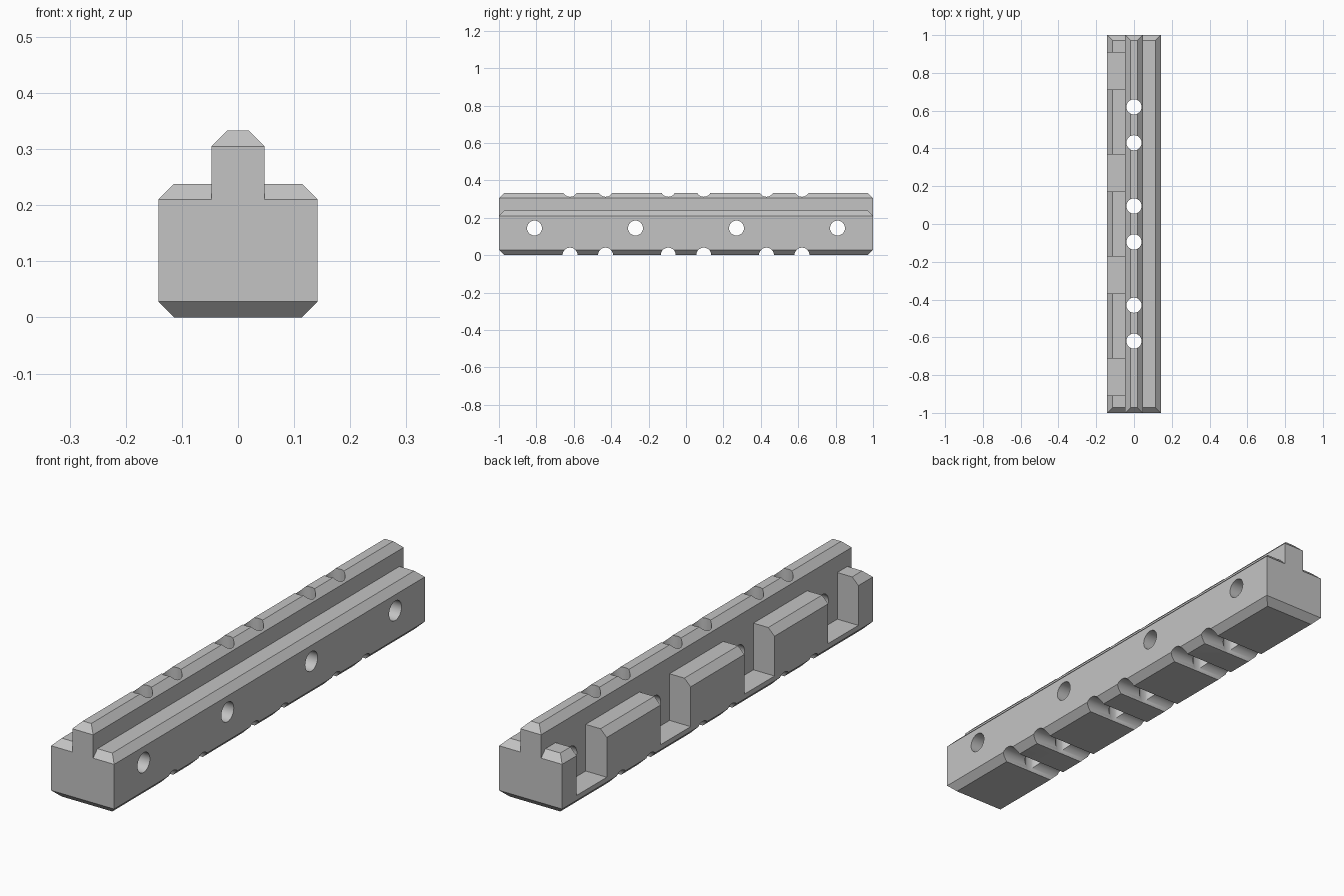
import bpy
import bmesh
from math import radians
from mathutils import Matrix, Vector

default_cube = bpy.data.objects.get("Cube")
if default_cube:
    bpy.data.objects.remove(default_cube, do_unlink=True)

CHAMFER = 0.028
HALF_WIDTH, HALF_LENGTH = 0.142, 1.0
RIB_HALF = 0.047
HOLE_RADIUS = 0.04

grey = bpy.data.materials.new("light_grey")
grey.use_nodes = True
colour = (0.55, 0.55, 0.55, 1)
grey.diffuse_color = colour
grey.node_tree.nodes["Principled BSDF"].inputs["Base Color"].default_value = colour


def finish(name, bm):
    bmesh.ops.recalc_face_normals(bm, faces=bm.faces)
    mesh = bpy.data.meshes.new(name)
    bm.to_mesh(mesh)
    bm.free()
    obj = bpy.data.objects.new(name, mesh)
    bpy.context.collection.objects.link(obj)
    mesh.materials.append(grey)
    return obj


def stacked_block(name, levels):
    """Closed block through rectangles given as (half x, half y, z)."""
    bm = bmesh.new()
    rings = [[bm.verts.new((sx * hx, sy * hy, z))
              for sx, sy in ((-1, -1), (1, -1), (1, 1), (-1, 1))]
             for hx, hy, z in levels]
    bm.faces.new(rings[0])
    bm.faces.new(rings[-1])
    for low, high in zip(rings, rings[1:]):
        for i in range(4):
            j = (i + 1) % 4
            bm.faces.new((low[i], low[j], high[j], high[i]))
    return finish(name, bm)


def cylinder(name, centre, depth, along_x):
    bm = bmesh.new()
    turn = Matrix.Rotation(radians(90 if along_x else 0), 4, 'Y')
    bmesh.ops.create_cone(bm, cap_ends=True, segments=40, radius1=HOLE_RADIUS,
                          radius2=HOLE_RADIUS, depth=depth,
                          matrix=Matrix.Translation(centre) @ turn)
    return finish(name, bm)


def box(name, low, high):
    low, high = Vector(low), Vector(high)
    bm = bmesh.new()
    bmesh.ops.create_cube(bm, size=1, matrix=Matrix.Translation((low + high) / 2)
                          @ Matrix.Diagonal((*(high - low), 1)))
    return finish(name, bm)


def combine(target, tool, operation):
    mod = target.modifiers.new("combine", 'BOOLEAN')
    mod.operation = operation
    mod.solver = 'EXACT'
    mod.object = tool
    bpy.ops.object.select_all(action='DESELECT')
    bpy.context.view_layer.objects.active = target
    target.select_set(True)
    bpy.ops.object.modifier_apply(modifier=mod.name)
    bpy.data.objects.remove(tool, do_unlink=True)


# Wide body, chamfered along its bottom and top rims
inner_x, inner_y = HALF_WIDTH - CHAMFER, HALF_LENGTH - CHAMFER
rail = stacked_block("slotted_rail", [
    (inner_x, inner_y, 0), (HALF_WIDTH, HALF_LENGTH, CHAMFER),
    (HALF_WIDTH, HALF_LENGTH, 0.21), (inner_x, inner_y, 0.238)])

# Narrow central rib with a chamfered crest
rib = stacked_block("rib", [
    (RIB_HALF, HALF_LENGTH, 0.1), (RIB_HALF, HALF_LENGTH, 0.305),
    (RIB_HALF - CHAMFER, inner_y, 0.333)])
combine(rail, rib, 'UNION')

# Open pockets on one side, each with a cross bore through the rail
for y in (-0.81, -0.27, 0.27, 0.81):
    combine(rail, box("pocket", (-0.3, y - 0.097, 0.048),
                      (-RIB_HALF, y + 0.097, 0.4)), 'DIFFERENCE')
    combine(rail, cylinder("cross_bore", (0, y, 0.145), 0.6, True), 'DIFFERENCE')

# Vertical holes through the rib and round grooves across the underside
for y in (-0.62, -0.43, -0.095, 0.095, 0.43, 0.62):
    combine(rail, cylinder("vertical_hole", (0, y, 0.15), 0.7, False), 'DIFFERENCE')
    combine(rail, cylinder("bottom_groove", (0, y, 0), 0.6, True), 'DIFFERENCE')

bpy.context.view_layer.objects.active = rail
rail.select_set(True)
bpy.ops.object.shade_smooth_by_angle(angle=radians(25))
